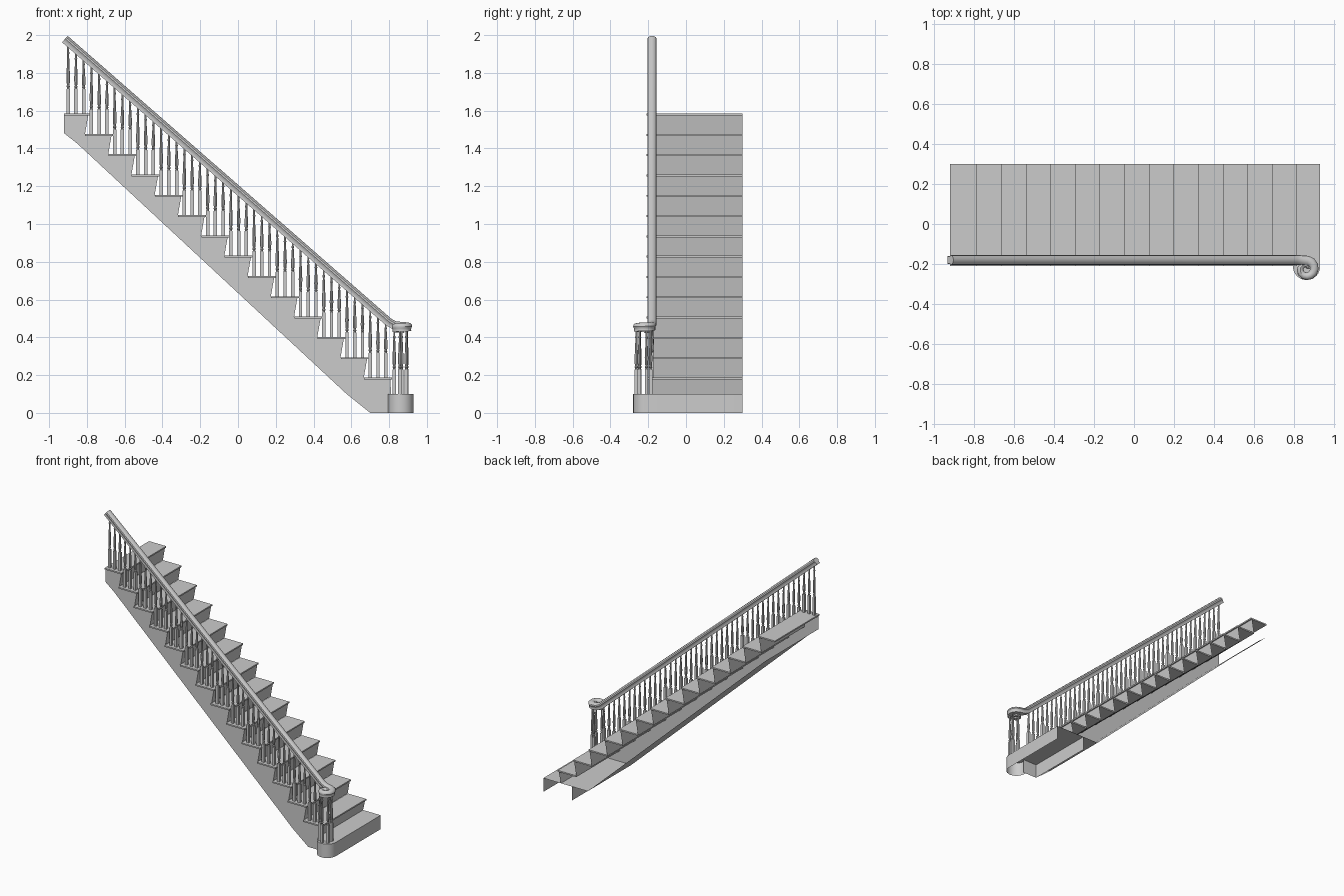
import bpy, bmesh, math
from mathutils import Vector

if "Cube" in bpy.data.objects:
    bpy.data.objects.remove(bpy.data.objects["Cube"])

N = 15
NOSE = [0.93] + [0.815 - 0.123 * i for i in range(N - 1)]      # front edge of each tread
TOP = [0.10] + [0.187 + 0.1075 * i for i in range(N - 1)]      # height of each tread
Y0, Y1, RAIL_Y = -0.198, 0.30, -0.18


def finish(name, bm, smooth=False, recalc=True):
    if recalc:
        bmesh.ops.recalc_face_normals(bm, faces=bm.faces[:])
    me = bpy.data.meshes.new(name)
    bm.to_mesh(me)
    bm.free()
    ob = bpy.data.objects.new(name, me)
    bpy.context.collection.objects.link(ob)
    if smooth:
        bpy.ops.object.select_all(action='DESELECT')
        bpy.context.view_layer.objects.active = ob
        ob.select_set(True)
        bpy.ops.object.shade_smooth_by_angle(angle=math.radians(35))
    return ob


def strip(bm, a, b, closed=False):
    """Quads between two rows of points."""
    va, vb = [bm.verts.new(p) for p in a], [bm.verts.new(p) for p in b]
    n = len(a)
    for i in range(n if closed else n - 1):
        j = (i + 1) % n
        bm.faces.new((va[i], va[j], vb[j], vb[i]))


def sheet(name, pts):
    bm = bmesh.new()
    strip(bm, [(x, Y0, z) for x, z in pts], [(x, Y1, z) for x, z in pts])
    return finish(name, bm)


def box(bm, x0, x1, y0, y1, z0, z1):
    r = bmesh.ops.create_cube(bm, size=1)
    for v in r['verts']:
        v.co = ((x0 + x1) / 2 + v.co.x * (x1 - x0),
                (y0 + y1) / 2 + v.co.y * (y1 - y0),
                (z0 + z1) / 2 + v.co.z * (z1 - z0))


# Treads with a thin overhanging nosing
bm = bmesh.new()
for i in range(1, N):
    back = -0.92 if i == N - 1 else NOSE[i] - 0.148
    box(bm, back, NOSE[i], -0.21, Y1, TOP[i] - 0.01, TOP[i])
finish("treads", bm)

# Raked risers, one sheet per step
saw = []
for i in range(1, N):
    foot, head = (NOSE[i] - 0.026, TOP[i - 1]), (NOSE[i] - 0.008, TOP[i] - 0.005)
    sheet("riser", [foot, head])
    saw += [foot, head]

# Soffit under the flight, open at the top end
under = [(-0.92, 1.48), (-0.85, 1.425), (0.575, 0.10), (0.70, 0.10), (0.70, 0.0)]
sheet("soffit", under)

# Cut stringer on the open side
bm = bmesh.new()
outline = [(0.81, 0.0), (0.81, 0.10)] + saw + [(-0.92, TOP[-1] - 0.005)] + under
bm.faces.new([bm.verts.new((x, Y0, z)) for x, z in outline])
bmesh.ops.triangulate(bm, faces=bm.faces[:])
finish("stringer", bm, recalc=False)

# Bottom step with a rounded end under the scroll
cx, cy, r = 0.862, -0.212, 0.068
arc = [(cx + r * math.cos(a), cy + r * math.sin(a))
       for a in [-math.pi * k / 12 for k in range(13)]]
plan = [(NOSE[0], Y1)] + arc + [(cx - r, Y0)]
bm = bmesh.new()
strip(bm, [(x, y, 0) for x, y in plan], [(x, y, 0.10) for x, y in plan])
bm.faces.new([bm.verts.new((x, y, 0.10)) for x, y in plan + [(0.667, Y0), (0.667, Y1)]])
bmesh.ops.remove_doubles(bm, verts=bm.verts[:], dist=1e-5)
finish("bottom_step", bm, True)


# Handrail: moulded section swept down the flight and into a scroll
def rail_z(x):
    return 0.478 - 0.874 * (x - 0.80)


sx, sy = 0.86, -0.225
path = [Vector((-0.917, RAIL_Y, rail_z(-0.917))), Vector((0.80, RAIL_Y, rail_z(0.80))),
        Vector((0.83, RAIL_Y, 0.463))]
turns = 16
for k in range(turns + 1):
    a = math.radians(80 - 430 * k / turns)
    rad = 0.043 - 0.031 * (k / turns) ** 1.6
    path.append(Vector((sx + rad * math.cos(a), sy + rad * math.sin(a), 0.458 - 0.014 * k / turns)))
half = [(0.0, 0.023), (0.013, 0.020), (0.022, 0.012), (0.024, 0.003), (0.019, -0.005),
        (0.017, -0.014), (0.019, -0.022)]
section = half + [(-u, v) for u, v in reversed(half[1:])]
bm = bmesh.new()
rings = []
for i, p in enumerate(path):
    t = (path[min(i + 1, len(path) - 1)] - path[max(i - 1, 0)]).normalized()
    side = t.cross(Vector((0, 0, 1))).normalized()
    up = side.cross(t)
    w = 1.0 if i < 4 else 1.0 - 0.55 * (i - 3) / turns
    rings.append([bm.verts.new(p + side * u * w + up * v) for u, v in section])
for a, b in zip(rings, rings[1:]):
    for i in range(len(section)):
        j = (i + 1) % len(section)
        bm.faces.new((a[i], a[j], b[j], b[i]))
bm.faces.new(rings[0])
bm.faces.new(rings[-1])
finish("handrail", bm, True)

# Turned balusters: square foot, then a slim vase-shaped shaft
SHAFT = [(0.0, 0.008), (0.03, 0.006), (0.06, 0.0095), (0.10, 0.006), (0.14, 0.0085),
         (0.30, 0.0095), (0.65, 0.006), (0.80, 0.005), (0.83, 0.0075), (0.87, 0.005), (1.0, 0.005)]


def baluster(bm, x, y, z0, z1, foot=0.13):
    box(bm, x - 0.009, x + 0.009, y - 0.009, y + 0.009, z0, z0 + foot)
    base = z0 + foot
    rows = [[bm.verts.new((x + rr * math.cos(k * math.pi / 4), y + rr * math.sin(k * math.pi / 4),
                           base + f * (z1 - base))) for k in range(8)] for f, rr in SHAFT]
    for a, b in zip(rows, rows[1:]):
        for k in range(8):
            bm.faces.new((a[k], a[(k + 1) % 8], b[(k + 1) % 8], b[k]))


# Three balusters per tread
bm = bmesh.new()
for i in range(1, N):
    for k in range(3):
        x = NOSE[i] - 0.033 - 0.041 * k
        baluster(bm, x, RAIL_Y, TOP[i], rail_z(x) - 0.02)
finish("balusters", bm, True)

# Cluster of balusters following the scroll
bm = bmesh.new()
for deg in (80, 25, -35, -95, -150):
    a = math.radians(deg)
    baluster(bm, sx + 0.038 * math.cos(a), sy + 0.038 * math.sin(a), 0.10, 0.435)
finish("scroll_balusters", bm, True)
